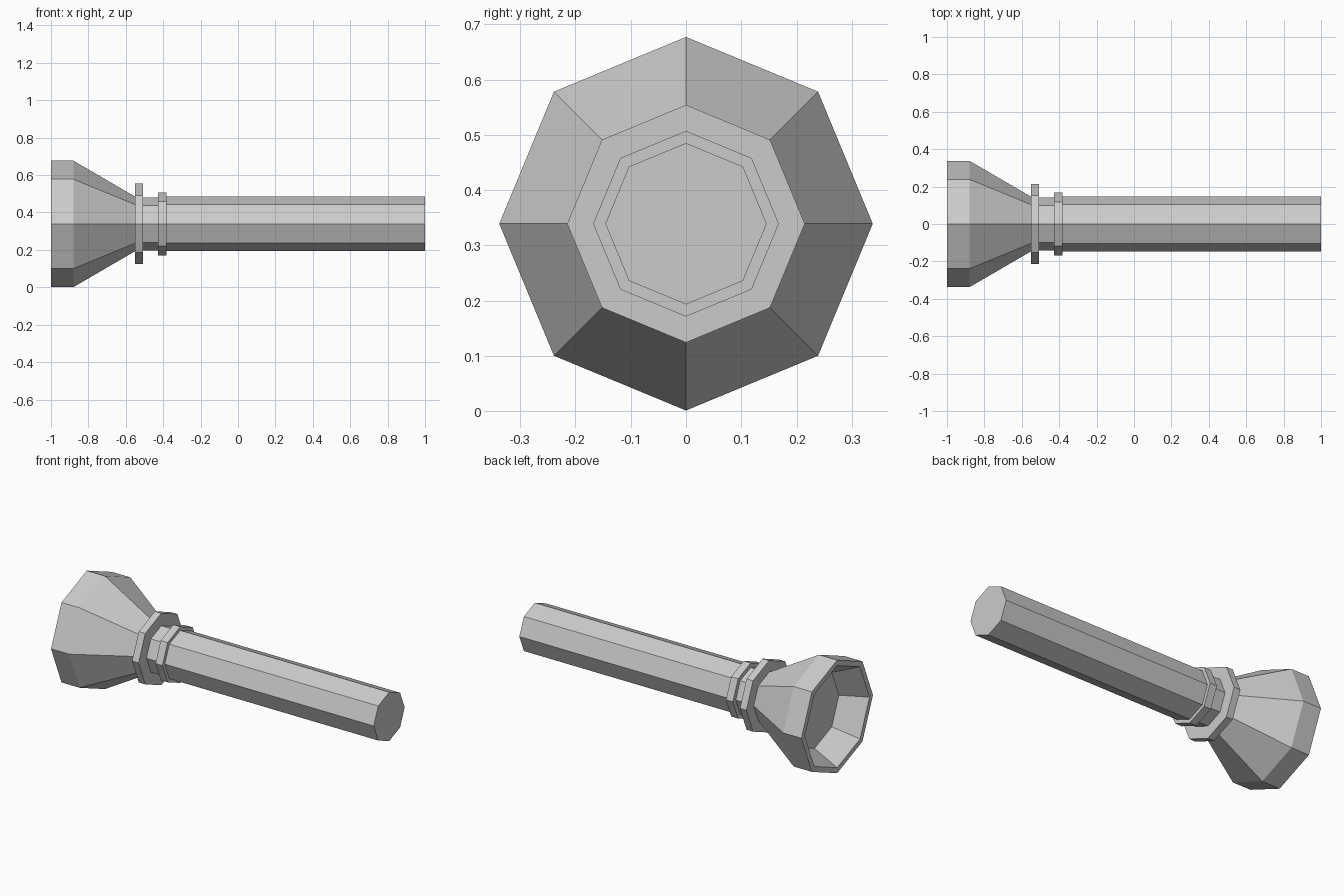
import bpy, bmesh
from math import sin, cos, pi

if "Cube" in bpy.data.objects:
    bpy.data.objects.remove(bpy.data.objects["Cube"])

SIDES = 8
AXIS_Z = 0.339


def lathe_x(name, profile):
    """Octagonal solid around the x axis from (x, radius) stations, capped at both ends."""
    bm = bmesh.new()
    rings = [[bm.verts.new((x, r * cos(2 * pi * i / SIDES), AXIS_Z + r * sin(2 * pi * i / SIDES)))
              for i in range(SIDES)] for x, r in profile]
    for a, b in zip(rings, rings[1:]):
        for i in range(SIDES):
            j = (i + 1) % SIDES
            bm.faces.new((a[i], a[j], b[j], b[i]))
    bm.faces.new(rings[0])
    bm.faces.new(rings[-1])
    bmesh.ops.recalc_face_normals(bm, faces=bm.faces)
    mesh = bpy.data.meshes.new(name)
    bm.to_mesh(mesh)
    bm.free()
    obj = bpy.data.objects.new(name, mesh)
    bpy.context.collection.objects.link(obj)
    return obj


# Flared head with a recessed lens
lathe_x("head", [(-0.85, 0.23), (-1, 0.305), (-1, 0.338), (-0.88, 0.338), (-0.55, 0.146)])
# Collars and the neck between them
lathe_x("large_collar", [(-0.55, 0.215), (-0.507, 0.215)])
lathe_x("neck", [(-0.55, 0.141), (-0.38, 0.141)])
lathe_x("small_collar", [(-0.428, 0.168), (-0.382, 0.168)])
# Handle
lathe_x("handle", [(-0.382, 0.146), (1, 0.146)])
